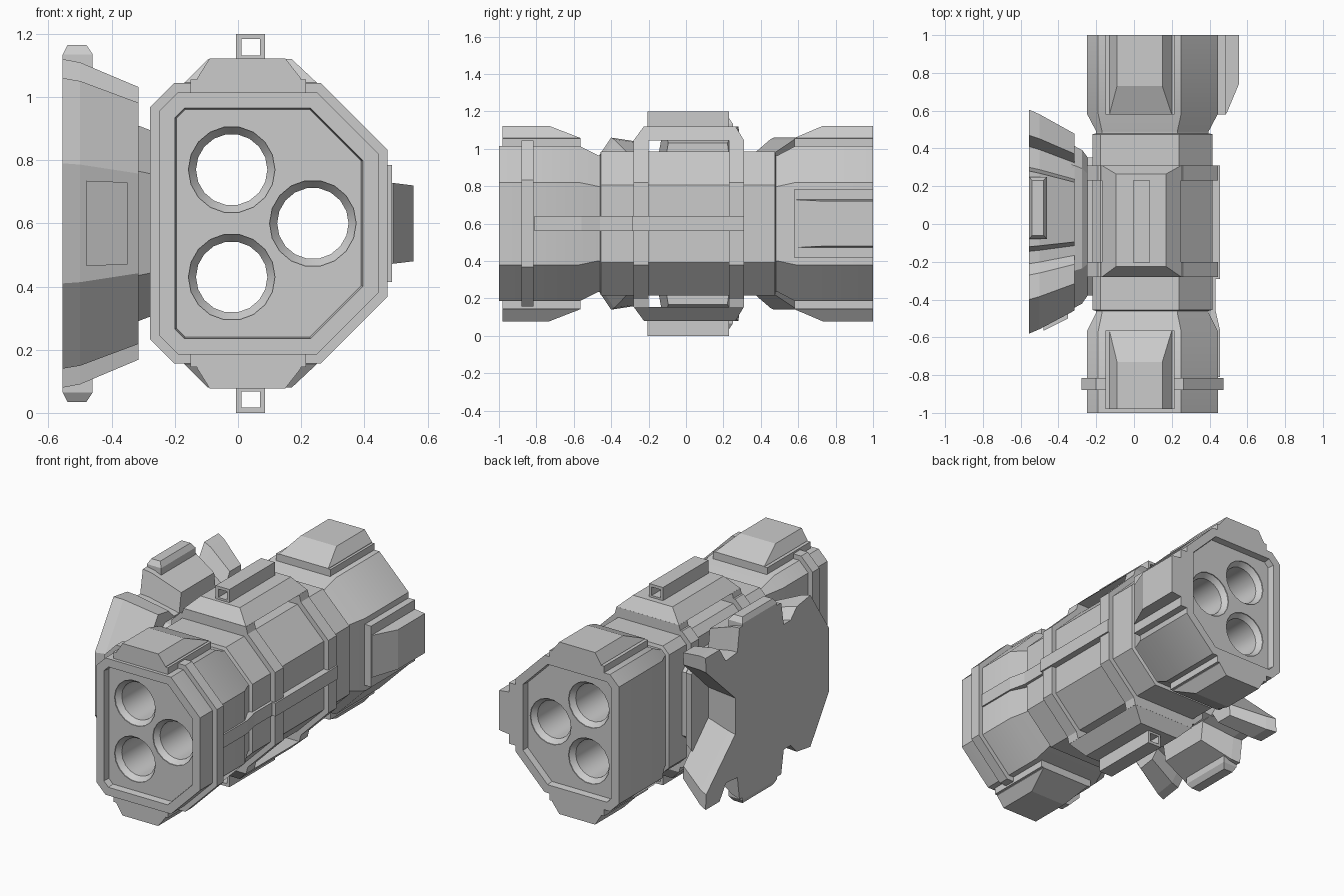
import bpy, bmesh
from math import cos, sin, tau
from itertools import product

if "Cube" in bpy.data.objects:
    bpy.data.objects.remove(bpy.data.objects["Cube"])

ZC = 0.6  # height of the horizontal symmetry plane


def finish(name, bm):
    bmesh.ops.recalc_face_normals(bm, faces=bm.faces)
    me = bpy.data.meshes.new(name)
    bm.to_mesh(me)
    bm.free()
    ob = bpy.data.objects.new(name, me)
    bpy.context.collection.objects.link(ob)
    return ob


def loft(name, rings, closed=False):
    """Skin matching rings of points; cap the ends, or join last to first."""
    bm = bmesh.new()
    vs = [[bm.verts.new(p) for p in r] for r in rings]
    n = len(vs[0])
    pairs = list(zip(vs, vs[1:])) + ([(vs[-1], vs[0])] if closed else [])
    for a, b in pairs:
        for i in range(n):
            j = (i + 1) % n
            bm.faces.new((a[i], a[j], b[j], b[i]))
    if not closed:
        bm.faces.new(vs[0])
        bm.faces.new(vs[-1])
    return finish(name, bm)


def hull(name, pts):
    bm = bmesh.new()
    for p in pts:
        bm.verts.new(p)
    bmesh.ops.convex_hull(bm, input=bm.verts)
    bmesh.ops.dissolve_limit(bm, angle_limit=0.01, verts=bm.verts, edges=bm.edges)
    return finish(name, bm)


def box(name, x, y, z):
    return hull(name, product(x, y, z))


def outline(y, e):
    """Eight-sided body section, offset outward by e."""
    x0, x1, h = -0.25 - e, 0.445 + e, 0.415 + e
    c, d = 0.195 + 0.586 * e, 0.06 + 0.586 * e
    half = [(x1, h - c), (x1 - c, h), (x0 + d, h), (x0, h - d)]
    pts = half + [(x, -z) for x, z in reversed(half)]
    return [(x, y, ZC + z) for x, z in pts]


# Main body with recessed ends, tapered necks and a slimmer middle
stations = [(-.96, -.055), (-1, -.05), (-1, 0), (-.57, 0), (-.47, -.05), (-.46, -.05),
            (-.455, -.03), (.475, -.03), (.48, -.05), (.49, -.05), (.585, 0),
            (1, 0), (1, -.05), (.96, -.055)]
body = loft("main_body", [outline(y, e) for y, e in stations])

# Three through bores with countersunk ends
for cx, cz in [(-.02, .77), (-.02, .43), (.237, .6)]:
    prof = [(-1.1, .137), (-.955, .137), (-.925, .113), (.925, .113), (.955, .137), (1.1, .137)]
    cutter = loft("bore_cutter", [[(cx + r * cos(tau * i / 18), y, cz + r * sin(tau * i / 18))
                                   for i in range(18)] for y, r in prof])
    mod = body.modifiers.new("bore", 'BOOLEAN')
    mod.object, mod.operation, mod.solver = cutter, 'DIFFERENCE', 'EXACT'
    bpy.context.view_layer.objects.active = body
    bpy.ops.object.modifier_apply(modifier=mod.name)
    bpy.data.objects.remove(cutter)
bpy.ops.object.select_all(action='DESELECT')
body.select_set(True)
bpy.ops.object.shade_smooth_by_angle(angle=0.5)

# Front band and two middle straps
for name, y0, y1, e in [("front_band", -.88, -.815, .029), ("strap_front", -.28, -.2, 0),
                        ("strap_rear", .23, .31, 0)]:
    loft(name, [outline(y0, -.055), outline(y0, e), outline(y1, e), outline(y1, -.055)], True)


def pad(name, ys, base, top, h0, h1, toe_h, place):
    """Raised pad with a sloped toe; place maps (lateral, y, height) to space."""
    end, flat, toe = ys
    pts = list(product(base, (end, toe), (h0,)))
    pts += list(product(base, (end, toe), (toe_h,))) + list(product(top, (end, flat), (h1,)))
    hull(name, [place(*p) for p in pts])


# Parts repeated on the top and bottom
for side, s in [("top", 1), ("bottom", -1)]:
    place = lambda w, y, h, s=s: (w, y, ZC + s * h)

    # Stepped pads at both ends
    for end, ys in [("front", (-.98, -.73, -.565)), ("rear", (1, .73, .58))]:
        box(f"{end}_{side}_pad_base", (-.15, .215), (ys[0], ys[2]), [ZC + s * h for h in (.39, .455)])
        pad(f"{end}_{side}_pad", ys, (-.13, .2), (-.09, .15), .4, .522, .458, place)

    # Raised roof carried by walls over the straps, open at the sides
    hull(f"{side}_roof", [place(*p) for p in
         list(product((-.17, .25), (-.28, .31), (.445,))) +
         list(product((-.095, .17), (-.225, .265), (.52,)))])
    for end, y in [("front", (-.28, -.2)), ("rear", (.23, .31))]:
        hull(f"{side}_{end}_roof_wall", [place(*p) for p in
             list(product((-.19, .27), y, (.37,))) + list(product((-.17, .25), y, (.446,)))])

    # Square tube rail
    def square(y, m):
        return [place(x, y, h) for x, h in [(-.006 + m, .515 + m), (.086 - m, .515 + m),
                                            (.086 - m, .6 - m), (-.006 + m, .6 - m)]]
    loft(f"{side}_square_rail", [square(-.205, .017), square(-.205, 0),
                                 square(.23, 0), square(.23, .017)], True)

# Stepped pad on the right rear
box("rear_side_pad_base", (.43, .488), (.58, 1), (.415, .785))
pad("rear_side_pad", (1, .74, .585), (.472, .728), (.48, .72), .43, .555, .49,
    lambda w, y, h: (h, y, w))

# Thin strip following the right side
strip = [(.40, -.81), (.455, -.81), (.455, -.56), (.432, -.46), (.432, -.53 + .24),
         (.455, -.29), (.455, .31), (.40, .31)]
loft("side_strip", [[(x, y, z) for x, y in strip] for z in (.56, .64)])

# Notched mounting plate on the left: upper outline mirrored to the lower half
upper = [(.32, .11), (.6, .37), (.605, .46), (.47, .46), (.41, .37), (.3, .38), (.28, .52),
         (-.12, .52), (-.145, .38), (-.21, .38), (-.27, .44), (-.4, .46), (-.58, .19)]
plate = upper + [(y, -z) for y, z in reversed(upper)]


def plate_ring(x, sy, sz):
    return [(x, y * sy, ZC + z * sz) for y, z in plate]


loft("mounting_plate", [plate_ring(-.555, 1, 1), plate_ring(-.5, .96, .98),
                        plate_ring(-.315, .79, .83)])

# Stepped boss joining plate to body
boss = [(.4, .22), (.3, .3), (-.24, .3), (-.43, .16)]
boss += [(y, -z) for y, z in reversed(boss)]
loft("plate_boss", [[(x, y * k, ZC + z * k) for y, z in boss]
                    for x, k in [(-.33, 1.05), (-.275, .98), (-.245, .88), (-.21, .88)]])

# Small raised blocks on the plate rim
for side, s in [("top", 1), ("bottom", -1)]:
    hull(f"plate_{side}_block", [(x, y, ZC + s * h) for x, y, h in
         list(product((-.555, -.46), (-.08, .25), (.46, .535))) +
         list(product((-.54, -.48), (-.06, .23), (.565,)))])
hull("plate_front_block", list(product((-.48, -.35), (-.5, -.42), (.47, .73))) +
     [(-.48, -.565, .465), (-.48, -.565, .735), (-.35, -.485, .48), (-.35, -.485, .72)])
